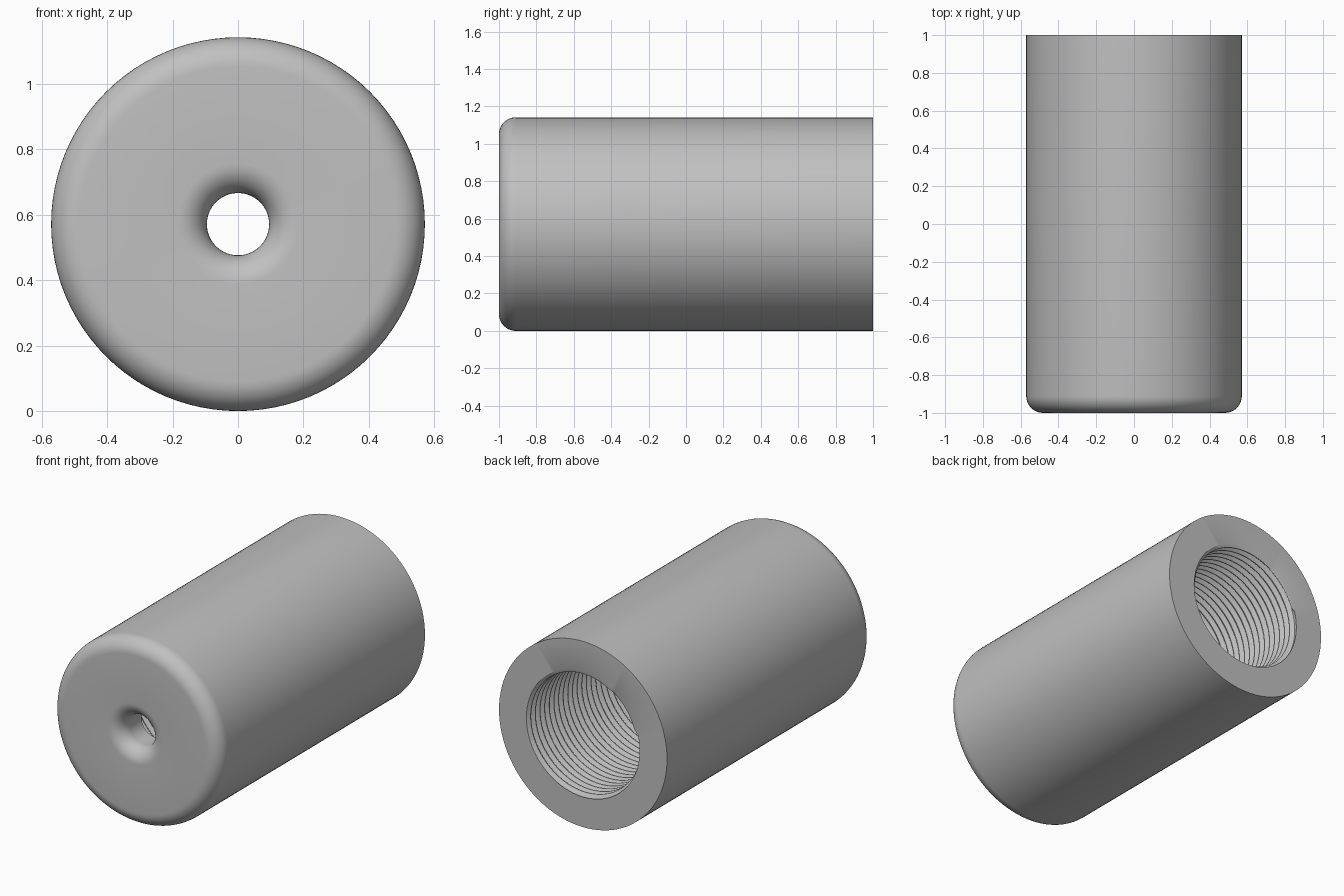
import bpy
import bmesh
from math import sin, cos, pi, radians

if "Cube" in bpy.data.objects:
    bpy.data.objects.remove(bpy.data.objects["Cube"])

SEG = 96
R = 0.571                     # outer radius, also the axis height
FILLET = 0.09
HOLE = 0.095
RIM, CREST, ROOT = 0.385, 0.368, 0.392
FLOOR, BACK = -0.8, 1.0       # bore limits along y
PITCH = 0.045
STEPS = ((0.0, ROOT), (0.12, ROOT), (0.5, CREST), (0.62, CREST))


def arc(radius, depth, start, end, steps=10):
    """Profile points (radius, y) along a fillet."""
    angles = [radians(start + (end - start) * i / steps) for i in range(steps + 1)]
    return [(radius + FILLET * cos(a), depth + FILLET * sin(a)) for a in angles]


def add_grid(bm, rows):
    """Skin neighbouring rows of points, each running once round the axis."""
    verts = [[bm.verts.new((r * cos(a), y, R + r * sin(a))) for r, y, a in row]
             for row in rows]
    for low, high in zip(verts, verts[1:]):
        for i in range(SEG):
            bm.faces.new((low[i], low[i + 1], high[i + 1], high[i]))


def thread_point(turn, phase, radius, a):
    """Helical point that meets a plain round rim at both bore ends."""
    y = FLOOR + PITCH * (turn + phase + a / (2 * pi) - 1)
    if y < FLOOR + 0.002:
        return RIM, FLOOR, a
    if y > BACK - 0.002:
        return RIM, BACK, a
    return radius, y, a


angles = [2 * pi * i / SEG for i in range(SEG + 1)]
bm = bmesh.new()

# Outer shell: bore floor, front hole, rounded front, side wall, back ring
profile = [(RIM, FLOOR), (HOLE, FLOOR)]
profile += arc(HOLE + FILLET, FILLET - 1, 180, 270)
profile += arc(R - FILLET, FILLET - 1, 270, 360)
profile += [(R, BACK), (RIM, BACK)]
add_grid(bm, [[(r, y, a) for a in angles] for r, y in profile])

# Threaded bore
turns = int((BACK - FLOOR) / PITCH) + 3
add_grid(bm, [[thread_point(t, phase, r, a) for a in angles]
              for t in range(turns) for phase, r in STEPS])

bmesh.ops.remove_doubles(bm, verts=bm.verts, dist=0.0002)
bmesh.ops.recalc_face_normals(bm, faces=bm.faces)
mesh = bpy.data.meshes.new("threaded_sleeve")
bm.to_mesh(mesh)
bm.free()

sleeve = bpy.data.objects.new("threaded_sleeve", mesh)
bpy.context.collection.objects.link(sleeve)

# Plain grey metal
grey = bpy.data.materials.new("grey_metal")
grey.use_nodes = True
colour = (0.53, 0.53, 0.53, 1)
grey.diffuse_color = colour
grey.node_tree.nodes["Principled BSDF"].inputs["Base Color"].default_value = colour
mesh.materials.append(grey)

bpy.context.view_layer.objects.active = sleeve
sleeve.select_set(True)
bpy.ops.object.shade_smooth_by_angle(angle=radians(30))
